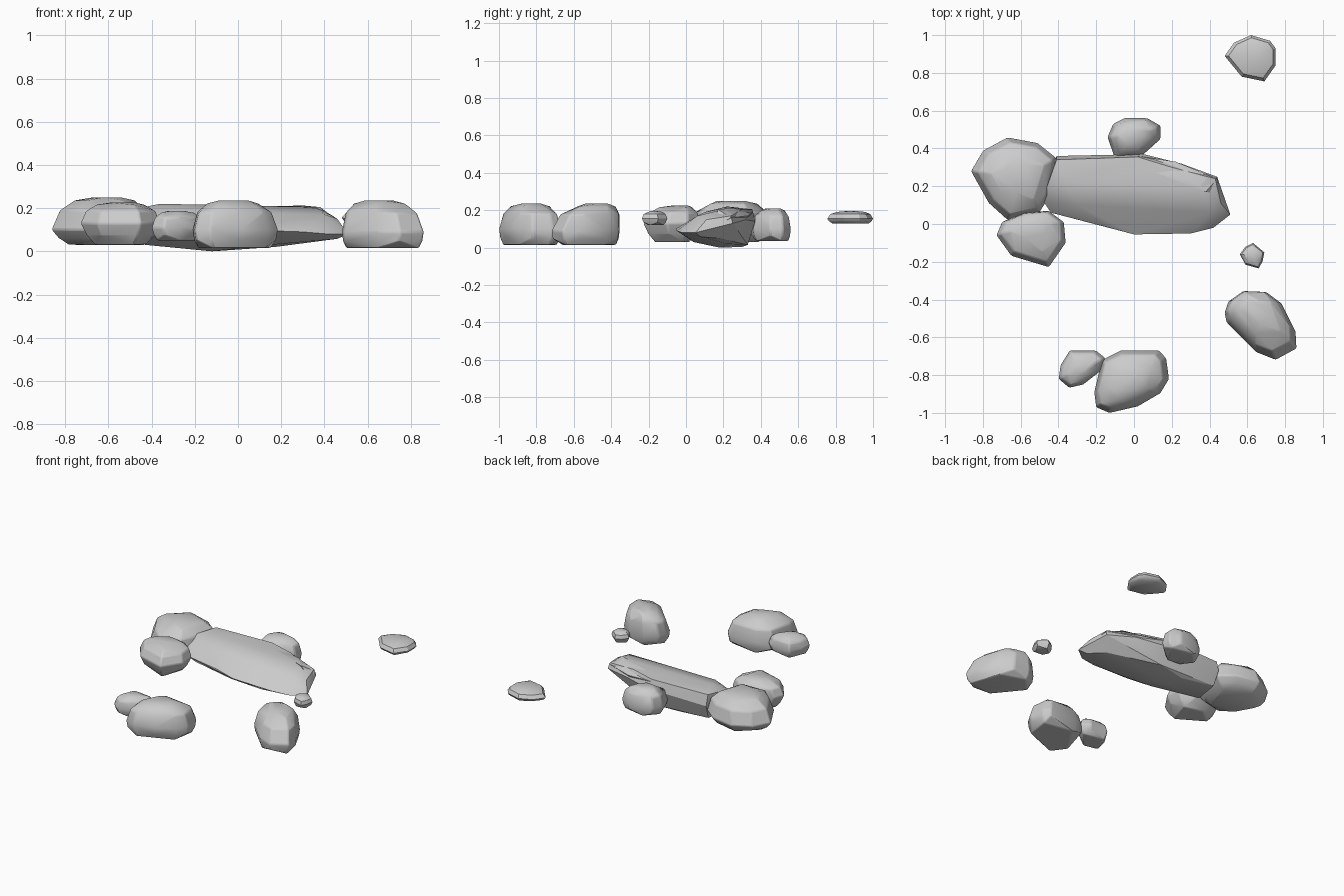
import bpy, bmesh
from mathutils import Vector


def hull(name, points, soften=0.012):
    bm = bmesh.new()
    for p in points:
        bm.verts.new(p)
    res = bmesh.ops.convex_hull(bm, input=bm.verts)
    junk = set(res["geom_interior"]) | set(res["geom_unused"])
    bmesh.ops.delete(bm, geom=[g for g in junk if isinstance(g, bmesh.types.BMVert)], context="VERTS")
    bmesh.ops.dissolve_limit(bm, angle_limit=0.06, verts=bm.verts, edges=bm.edges)
    bmesh.ops.recalc_face_normals(bm, faces=bm.faces)
    me = bpy.data.meshes.new(name)
    bm.to_mesh(me)
    bm.free()
    ob = bpy.data.objects.new(name, me)
    bpy.context.collection.objects.link(ob)
    bpy.ops.object.select_all(action="DESELECT")
    ob.select_set(True)
    bpy.context.view_layer.objects.active = ob
    bpy.ops.object.shade_smooth_by_angle(angle=0.5)
    if soften:
        b = ob.modifiers.new("worn_edges", "BEVEL")
        b.width = soften
        b.segments = 2
        b.limit_method = "ANGLE"
        b.angle_limit = 0.5
    return ob


# Boulder: plan outline at its widest level, shrunk towards a top and a bottom
def boulder(name, outline, bottom, waist, top, peak=(0, 0), low=0.8, soften=0.008):
    n = len(outline)
    c = Vector((sum(p[0] for p in outline) / n, sum(p[1] for p in outline) / n))
    pts = []
    rings = [(bottom, low, 0), (bottom + (waist - bottom) * 0.45, (low + 1) / 2 + 0.03, 0),
             (waist, 1, 0), (waist + (top - waist) * 0.6, 0.87, 0.4),
             (top - (top - waist) * 0.1, 0.62, 0.8), (top, 0.36, 1)]
    for k, (z, s, lean) in enumerate(rings):
        for i, (x, y) in enumerate(outline):
            if k in (0, 4, 5) and (i + k) % 2:
                continue
            w = c + (Vector((x, y)) - c) * s + Vector(peak) * lean
            pts.append((w.x, w.y, z))
    return hull(name, pts, soften)


boulder("large_left_boulder",
        [(-.865, .28), (-.80, .39), (-.67, .46), (-.51, .43), (-.41, .35),
         (-.45, .14), (-.50, .06), (-.67, .02), (-.77, .11)],
        .03, .10, .25, (.02, 0), .66)

boulder("left_front_boulder",
        [(-.73, -.06), (-.70, .01), (-.58, .06), (-.45, .07), (-.37, .01),
         (-.36, -.10), (-.45, -.23), (-.65, -.17)],
        .03, .13, .225, (0, .02), .65)

boulder("back_boulder",
        [(-.14, .46), (-.11, .53), (-.05, .56), (.07, .56), (.14, .52),
         (.14, .45), (.04, .36), (-.10, .345)],
        .035, .10, .21, (0, 0), .85)

boulder("flat_back_stone",
        [(.48, .89), (.53, .96), (.62, 1.0), (.72, .97), (.75, .93),
         (.75, .84), (.69, .755), (.57, .78)],
        .13, .155, .195, (0, 0), .8, 0)

boulder("tiny_stone",
        [(.56, -.16), (.59, -.12), (.63, -.10), (.69, -.15), (.68, -.20),
         (.66, -.235), (.59, -.215)],
        .12, .155, .195, (0, 0), .7, 0)

boulder("right_front_boulder",
        [(.48, -.47), (.50, -.41), (.58, -.355), (.70, -.36), (.78, -.42),
         (.855, -.57), (.86, -.66), (.75, -.72), (.65, -.68), (.49, -.52)],
        .015, .09, .235, (-.015, .05), .88)

boulder("front_boulder",
        [(-.21, -.89), (-.20, -.97), (-.13, -1.0), (.02, -.965), (.14, -.895),
         (.185, -.82), (.17, -.71), (.135, -.67), (-.07, -.67), (-.17, -.72)],
        .015, .10, .235, (-.01, 0), .87)

boulder("small_front_stone",
        [(-.40, -.82), (-.39, -.75), (-.34, -.67), (-.20, -.67), (-.15, -.71),
         (-.18, -.78), (-.27, -.85), (-.345, -.867)],
        .05, .11, .187, (0, 0), .78)

# Long flat slab: tilted down to the front, tapering to the right
slab_top = [(-.46, .20, .20), (-.41, .34, .205), (-.36, .22, .22), (-.10, .23, .215),
            (-.30, .10, .19), (.02, .355, .205), (.20, .30, .205), (.36, .20, .205),
            (.43, .24, .17), (.10, .08, .185), (.40, .06, .17), (.46, .11, .15)]
slab_rim = [(-.48, .12, .14), (-.44, .06, .10), (-.41, .36, .13), (.05, .37, .14),
            (.25, .32, .15), (.44, .25, .13), (.51, .05, .08), (.42, -.02, .08),
            (.30, -.05, .09), (0, -.055, .10), (-.15, -.015, .11)]
slab_base = [(-.43, .14, .03), (-.40, .32, .03), (-.15, .30, .004), (-.12, .18, 0),
             (.05, .33, .015), (.17, .22, .02), (.15, .04, .03), (-.10, .06, .03),
             (.38, .18, .05), (.46, .08, .058)]
hull("long_slab", slab_top + slab_rim + slab_base, 0)

# Splinter layer at the slab's broken right end
hull("slab_splinter",
     [(.02, .36, .19), (.30, .25, .212), (.44, .24, .16), (.22, .33, .17),
      (.12, .27, .208), (.38, .17, .205), (.46, .16, .12), (.2, .3, .1)], 0)
